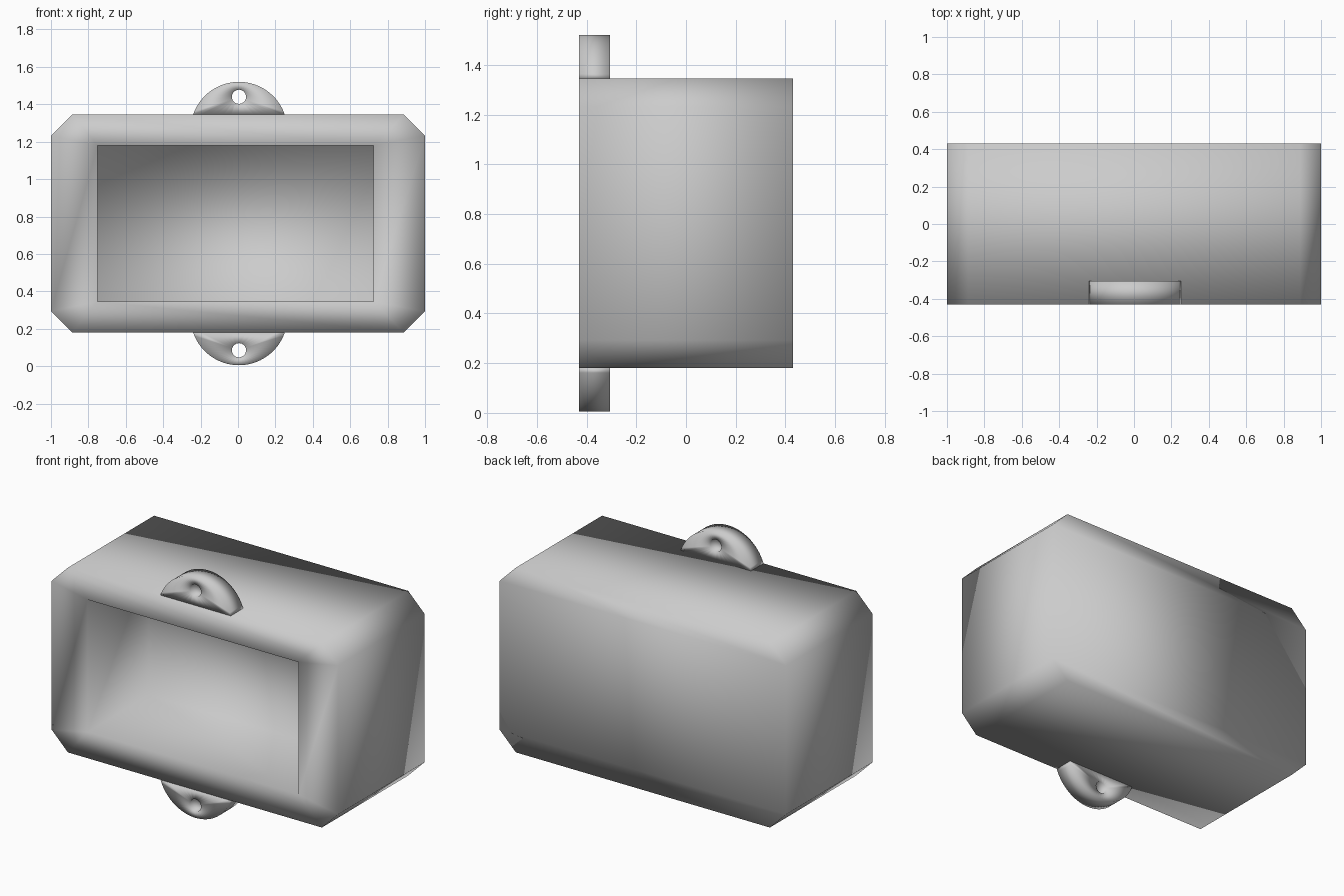
import bpy, bmesh, math

if "Cube" in bpy.data.objects:
    bpy.data.objects.remove(bpy.data.objects["Cube"])

Y0, Y1 = -0.43, 0.43          # front and back planes
ZB, ZT = 0.18, 1.345          # housing bottom and top


def finish(bm, name):
    """Turn a bmesh into a smooth shaded object."""
    bmesh.ops.recalc_face_normals(bm, faces=bm.faces)
    mesh = bpy.data.meshes.new(name)
    bm.to_mesh(mesh)
    bm.free()
    for p in mesh.polygons:
        p.use_smooth = True
    obj = bpy.data.objects.new(name, mesh)
    bpy.context.collection.objects.link(obj)
    return obj


def loop(bm, pts, y):
    return [bm.verts.new((x, y, z)) for x, z in pts]


def bridge(bm, a, b):
    n = len(a)
    for i in range(n):
        j = (i + 1) % n
        bm.faces.new((a[i], a[j], b[j], b[i]))


def housing():
    """Box with chamfered long edges and a deep front recess."""
    c = 0.113
    zl, zh = ZB + c, ZT - c
    outline = [(-1, zh), (-1 + c, ZT), (1 - c, ZT), (1, zh),
               (1, zl), (1 - c, ZB), (-1 + c, ZB), (-1, zl)]
    opening = [(-0.75, 1.18), (0.725, 1.18), (0.725, 0.345), (-0.75, 0.345)]
    bm = bmesh.new()
    front, back = loop(bm, outline, Y0), loop(bm, outline, Y1)
    rim, floor = loop(bm, opening, Y0), loop(bm, opening, 0.18)
    bridge(bm, front, back)
    bridge(bm, rim, floor)
    bm.faces.new(floor)
    # front frame: corner triangle plus side quad, four times
    for k in range(4):
        n = (k + 1) % 4
        bm.faces.new((front[2 * k], front[2 * k + 1], rim[k]))
        bm.faces.new((front[2 * k + 1], front[(2 * k + 2) % 8], rim[n], rim[k]))
    # back in three strips
    for strip in ((0, 1, 2, 3), (7, 0, 3, 4), (6, 7, 4, 5)):
        bm.faces.new([back[i] for i in strip])
    finish(bm, "housing")


def mounting_tab(name, flip):
    """Round-topped tab with a screw hole; flip hangs it below the housing."""
    cx, half, rise, hole_r, hole_h = 0.005, 0.245, 0.175, 0.038, 0.095
    r = (half ** 2 + rise ** 2) / (2 * rise)
    a = math.asin(half / r)
    outer = []
    for i in range(33):
        t = -a + 2 * a * i / 32
        outer.append((r * math.sin(t), r * math.cos(t) - (r - rise)))
    outer += [(half - 2 * half * i / 12, 0) for i in range(1, 12)]
    hole = []
    for x, h in outer:
        t = math.atan2(h - hole_h, x)
        hole.append((hole_r * math.cos(t), hole_h + hole_r * math.sin(t)))

    def place(pts):
        return [(cx + x, ZB - h if flip else ZT + h) for x, h in pts]

    bm = bmesh.new()
    of, hf = loop(bm, place(outer), Y0), loop(bm, place(hole), Y0)
    ob, hb = loop(bm, place(outer), -0.305), loop(bm, place(hole), -0.305)
    for p, q in ((of, hf), (ob, hb), (of, ob), (hf, hb)):
        bridge(bm, p, q)
    finish(bm, name)


housing()
mounting_tab("top_mounting_tab", False)
mounting_tab("bottom_mounting_tab", True)
